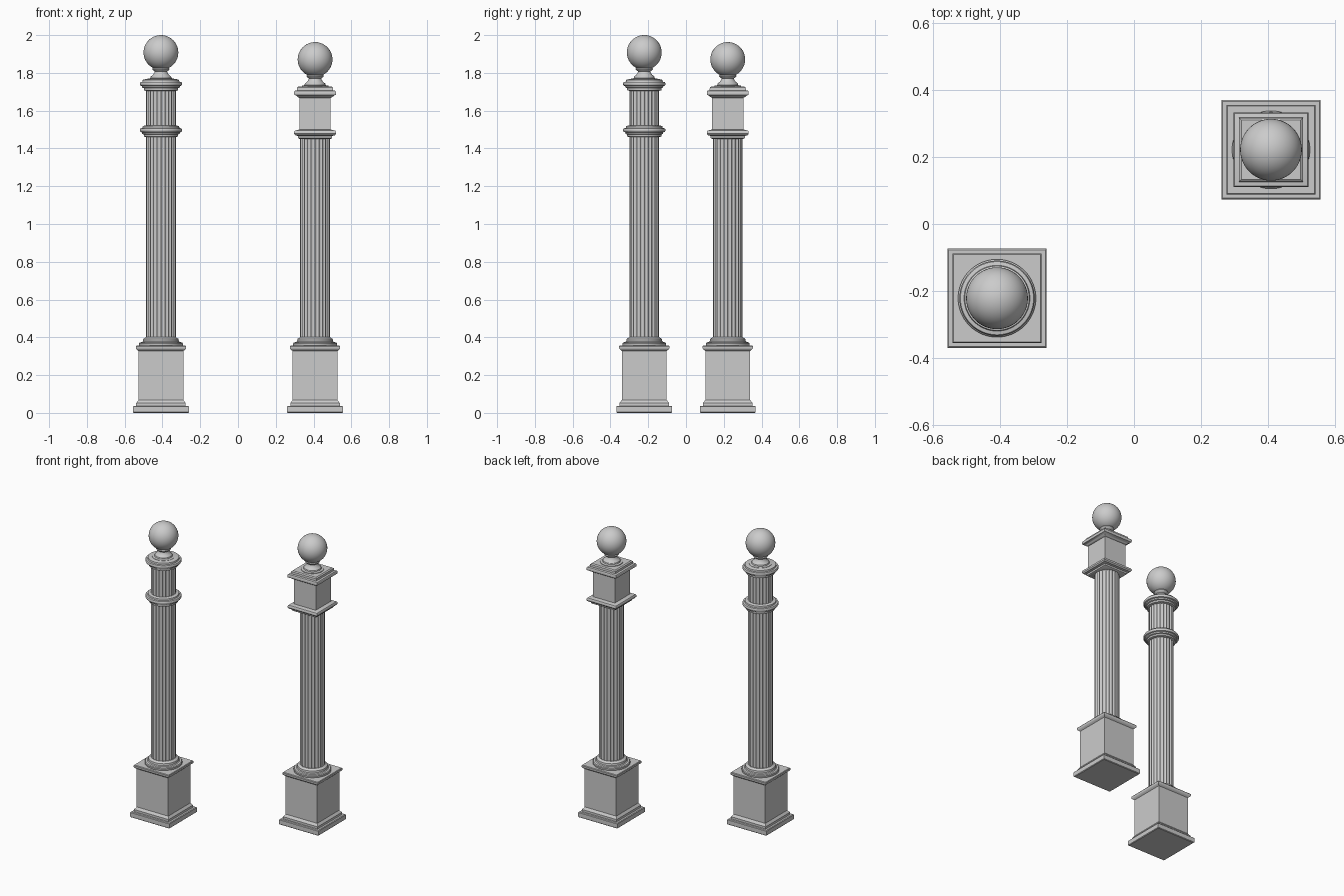
import bpy, bmesh, math

if "Cube" in bpy.data.objects:
    bpy.data.objects.remove(bpy.data.objects["Cube"])


def square(r):
    return [(-r, -r), (r, -r), (r, r), (-r, r)]


def circle(r, n=64):
    return [(r * math.cos(2 * math.pi * i / n), r * math.sin(2 * math.pi * i / n)) for i in range(n)]


def fluted(r, flutes=24, steps=6, depth=0.006):
    # scalloped ring: each flute is a shallow round groove
    pts = []
    n = flutes * steps
    for i in range(n):
        t = (i % steps) / steps
        q = r - depth * math.sin(math.pi * t)
        a = 2 * math.pi * i / n
        pts.append((q * math.cos(a), q * math.sin(a)))
    return pts


def stack(name, x, y, profile, section, angle=35):
    # skin a section through (radius, height) profile points
    bm = bmesh.new()
    rings = [[bm.verts.new((px, py, z)) for px, py in section(r)] for r, z in profile]
    for a, b in zip(rings, rings[1:]):
        n = len(a)
        for i in range(n):
            j = (i + 1) % n
            bm.faces.new((a[i], a[j], b[j], b[i]))
    bm.faces.new(rings[0][::-1])
    bm.faces.new(rings[-1])
    return finish(name, bm, x, y, angle)


def finish(name, bm, x, y, angle=35):
    mesh = bpy.data.meshes.new(name)
    bm.to_mesh(mesh)
    bm.free()
    ob = bpy.data.objects.new(name, mesh)
    ob.location = (x, y, 0)
    bpy.context.collection.objects.link(ob)
    bpy.ops.object.select_all(action='DESELECT')
    ob.select_set(True)
    bpy.context.view_layer.objects.active = ob
    bpy.ops.object.shade_smooth_by_angle(angle=math.radians(angle))
    return ob


def pedestal_and_shaft(tag, x, y):
    # square plinth, block and cap
    stack(tag + "_pedestal", x, y, [
        (.144, 0), (.148, .004), (.148, .033), (.144, .037), (.131, .037),
        (.131, .052), (.122, .064), (.119, .068), (.119, .328), (.124, .332),
        (.131, .338), (.133, .342), (.133, .352), (.130, .356)], square)
    # turned foot flaring into the shaft
    stack(tag + "_shaft_foot", x, y, [
        (.112, .35), (.116, .357), (.116, .368), (.112, .373), (.100, .375),
        (.095, .380), (.093, .392), (.086, .396), (.078, .402)], circle)
    stack(tag + "_fluted_shaft", x, y, [(.079, .37), (.079, 1.48)], fluted)


def finial(tag, x, y, z):
    # turned neck under the ball
    neck = [(.070, -.005), (.070, .004), (.056, .007), (.054, .015), (.042, .025),
            (.034, .037), (.033, .043), (.043, .050), (.046, .056), (.042, .063), (.03, .07)]
    stack(tag + "_finial_neck", x, y, [(r, z + h) for r, h in neck], circle)
    bm = bmesh.new()
    bmesh.ops.create_uvsphere(bm, u_segments=48, v_segments=24, radius=.092)
    bmesh.ops.translate(bm, verts=bm.verts, vec=(0, 0, z + .143))
    finish(tag + "_finial_ball", bm, x, y)


# moulded collar: steps out to a rounded lip, then one step back
def collar(z):
    return [(.080, z), (.090, z + .003), (.091, z + .014), (.099, z + .017),
            (.101, z + .025), (.109, z + .028), (.112, z + .033),
            (.112, z + .041), (.109, z + .046), (.098, z + .048),
            (.096, z + .058), (.082, z + .062)]


# round-headed post
x, y = -.408, -.221
pedestal_and_shaft("round_post", x, y)
stack("round_post_lower_collar", x, y, collar(1.46), circle)
stack("round_post_fluted_neck", x, y, [(.079, 1.50), (.079, 1.73)], fluted)
stack("round_post_upper_collar", x, y, collar(1.705), circle)
finial("round_post", x, y, 1.765)

# square-headed post
x, y = .408, .221
pedestal_and_shaft("square_post", x, y)
stack("square_post_collar", x, y, [
    (.082, 1.45), (.090, 1.455), (.091, 1.466), (.105, 1.470), (.111, 1.478),
    (.111, 1.488), (.107, 1.494), (.084, 1.500)], square)
stack("square_post_head", x, y, [(.083, 1.49), (.083, 1.69)], square)
stack("square_post_cap", x, y, [
    (.084, 1.668), (.094, 1.674), (.100, 1.680), (.110, 1.684), (.111, 1.688),
    (.111, 1.700), (.108, 1.705), (.096, 1.708), (.095, 1.722), (.088, 1.728)], square)
finial("square_post", x, y, 1.728)
